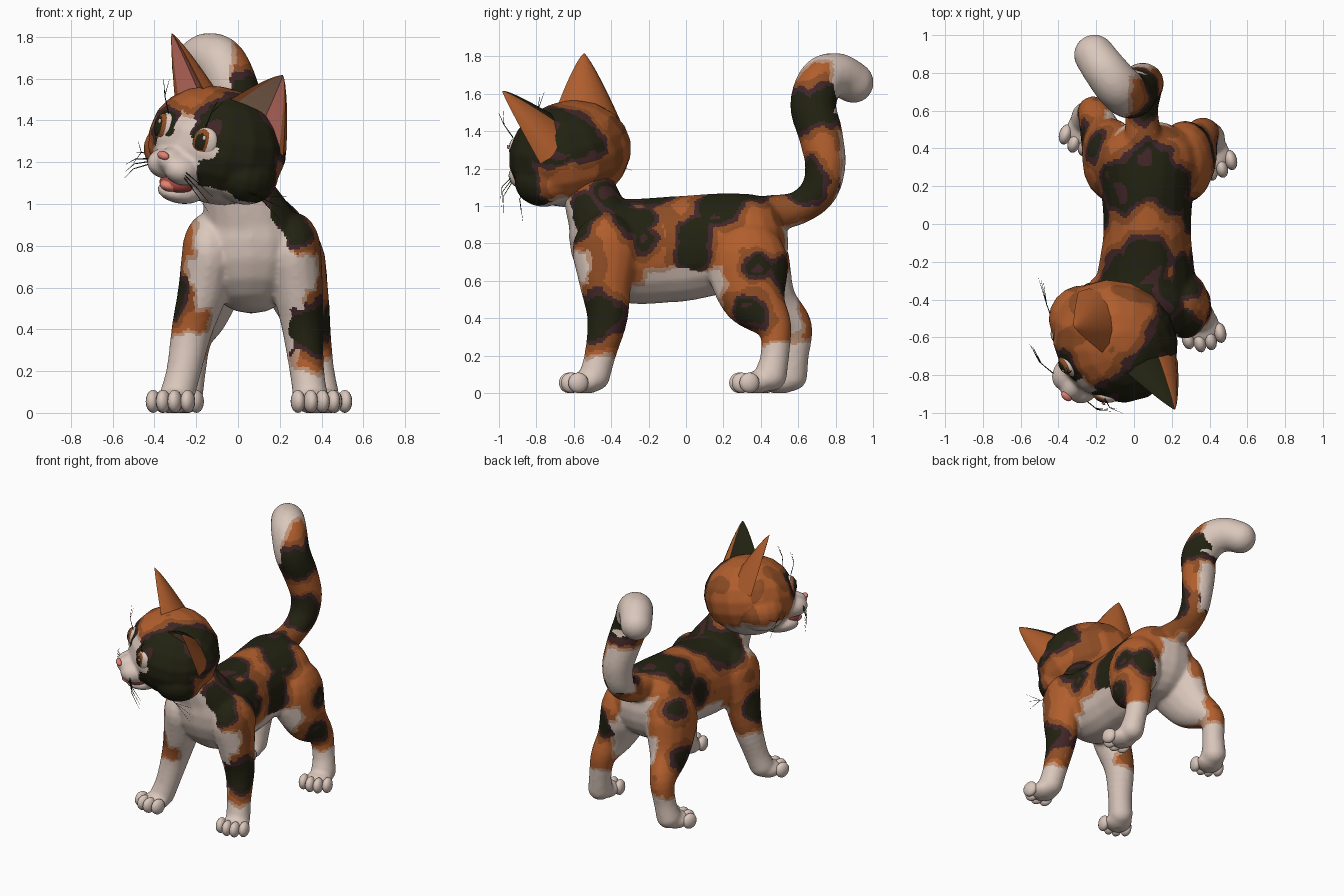
import bpy, bmesh, math
from mathutils import Vector, Matrix, noise

if "Cube" in bpy.data.objects:
    bpy.data.objects.remove(bpy.data.objects["Cube"])

# Colours
COLS = [("cream white", (.70, .57, .50)), ("tan", (.53, .30, .19)), ("orange", (.44, .112, .026)),
        ("brown", (.27, .074, .018)), ("dark purple", (.052, .019, .021)), ("near black", (.016, .016, .006)),
        ("pink", (.75, .22, .17)), ("mouth red", (.36, .06, .05))]
WHITE, TAN, ORANGE, BROWN, PURPLE, DARK, PINK, RED = range(8)
MATS = []
for n, c in COLS:
    m = bpy.data.materials.new(n)
    m.diffuse_color = (*c, 1)
    m.use_nodes = True
    m.node_tree.nodes["Principled BSDF"].inputs["Base Color"].default_value = m.diffuse_color
    MATS.append(m)

# Unit sphere, built once and reused by every blob
_s = bmesh.new()
bmesh.ops.create_uvsphere(_s, u_segments=16, v_segments=10, radius=1)
_s.verts.index_update()
BALL = [v.co.copy() for v in _s.verts]
BALL_FACES = [[v.index for v in f.verts] for f in _s.faces]
_s.free()


def make(name, bm, world=Matrix()):
    me = bpy.data.meshes.new(name)
    bm.to_mesh(me)
    bm.free()
    for m in MATS:
        me.materials.append(m)
    ob = bpy.data.objects.new(name, me)
    ob.matrix_world = world
    bpy.context.collection.objects.link(ob)
    return ob


def blob(bm, loc, rad, rot=0, col=0):
    mat = Matrix.Translation(loc) @ Matrix.Rotation(rot, 4, 'Z') @ Matrix.Diagonal((*rad, 1))
    vs = [bm.verts.new(mat @ c) for c in BALL]
    for idx in BALL_FACES:
        f = bm.faces.new([vs[i] for i in idx])
        f.material_index = col
        f.smooth = True


def limb(bm, pts, steps=5):
    """Chain of ellipsoids along a smooth path; points are x, y, z, then 1 or 3 radii."""
    P = [tuple(p) if len(p) == 6 else (*p, p[3], p[3]) for p in pts]
    P = [P[0]] + P + [P[-1]]
    for a, b, c, d in zip(P, P[1:], P[2:], P[3:]):
        for k in range(steps):
            t = k / steps
            q = [.5 * (2 * B + (C - A) * t + (2 * A - 5 * B + 4 * C - D) * t * t + (3 * B - A - 3 * C + D) * t ** 3)
                 for A, B, C, D in zip(a, b, c, d)]
            blob(bm, q[:3], q[3:])
    blob(bm, P[-1][:3], P[-1][3:])


toes = bmesh.new()


def paw(bm, x, y, turn):
    R = Matrix.Rotation(turn, 3, 'Z')
    blob(bm, (x, y, .055), (.095, .1, .06), turn)
    for i in (-1.5, -.5, .5, 1.5):
        o = R @ Vector((i * .057, -.085 + .014 * i * i, 0))
        blob(toes, (x + o.x, y + o.y, .055), (.034, .055, .055), turn)


def fuse(ob, voxel, smooth):
    """Melt overlapping pieces into one smooth skin."""
    r = ob.modifiers.new("fuse", 'REMESH')
    r.mode, r.voxel_size = 'VOXEL', voxel
    s = ob.modifiers.new("soften", 'SMOOTH')
    s.factor, s.iterations = .5, smooth
    bpy.context.view_layer.update()
    me = bpy.data.meshes.new_from_object(ob.evaluated_get(bpy.context.evaluated_depsgraph_get()))
    ob.modifiers.clear()
    ob.data = me
    me.materials.clear()
    for m in MATS:
        me.materials.append(m)


def paint(me, white, dark):
    """Calico coat: white areas with tan rims, dark patches with purple and brown rims."""
    cols = []
    for f in me.polygons:
        p = f.center
        n = .035 * noise.noise(p * 8) + .015 * noise.noise(p * 19)
        w, d = white(p) + n, dark(p) - 1.2 * n
        if w < 0:
            c = WHITE
        elif d < 0:
            c = PURPLE if d < -.03 and noise.noise(p * 6 + Vector((5, 2, 9))) > .36 else DARK
        elif d < .027:
            c = PURPLE
        elif w < .02:
            c = TAN
        else:
            c = BROWN if d < .06 or noise.noise(p * 5) > .33 else ORANGE
        cols.append(c)
    me.polygons.foreach_set("material_index", cols)
    me.polygons.foreach_set("use_smooth", [True] * len(cols))
    me.update()


# Body: torso, tail, legs and paws
bm = bmesh.new()
limb(bm, [(-.03, -.53, 1.12, .15, .14, .14), (.05, -.46, .92, .22, .17, .17), (.06, -.37, .77, .27, .21, .27),
          (.07, -.05, .77, .235, .15, .285), (.07, .2, .80, .25, .18, .27), (.07, .34, .8, .28, .21, .265)], 11)
limb(bm, [(.05, .45, .96, .1), (.04, .6, .99, .09), (.05, .71, 1.08, .1), (.05, .745, 1.22, .11),
          (.02, .72, 1.38, .12), (-.02, .68, 1.54, .125), (-.08, .725, 1.67, .125),
          (-.15, .81, 1.7, .118), (-.21, .895, 1.66, .11)])
for xs, px, turn in (((.27, .29, .31, .33, .345), .36, .2), ((-.14, -.17, -.22, -.26, -.29), -.31, -.25)):
    prof = ((-.43, .76, .13, .18, .2), (-.43, .58, .12, .14, .12), (-.42, .4, .1, .11, .1),
            (-.46, .2, .085, .085, .08), (-.49, .09, .085, .085, .08))
    limb(bm, [(x, *p) for x, p in zip(xs, prof)])
    paw(bm, px, -.54, turn)
for xs, ys, px, py, turn in (((.27, .32, .36, .385, .4), (.33, .36, .47, .475, .45), .415, .37, .25),
                             ((-.12, -.16, -.21, -.23, -.25), (.34, .42, .58, .58, .56), -.265, .5, -.3)):
    prof = ((.68, .155, .22, .24), (.5, .12, .17, .15), (.36, .088, .095, .09), (.2, .078, .078, .08), (.09, .085, .09, .08))
    limb(bm, [(x, y, *p) for x, y, p in zip(xs, ys, prof)])
    paw(bm, px, py, turn)
body = make("body", bm)
fuse(body, .0125, 9)
for v in body.data.vertices:
    v.co.z = max(v.co.z, 0)
make("toes", toes)

PATCHES = [(Vector(p[:3]), p[3]) for p in (
    # neck and shoulders
    (.24, -.57, .98, .1), (.27, -.56, .88, .07), (.18, -.38, 1.06, .11), (.27, -.29, .92, .1), (.3, -.22, .83, .05),
    (-.12, -.3, 1.0, .13), (.07, -.22, 1.06, .13),
    # saddle and hips
    (.31, .02, .73, .07), (.3, .05, .87, .08), (.22, .18, 1.0, .12), (.07, .27, 1.07, .15), (-.1, .2, 1.02, .13),
    (-.2, .05, .82, .09), (-.22, .42, .85, .07),
    # thighs and front legs
    (.42, .37, .67, .06), (.44, .35, .43, .08), (.34, .54, .62, .08), (-.28, .42, .48, .09),
    (.34, -.47, .4, .12), (-.3, -.43, .57, .1),
    # tail bands
    (.07, .66, 1.12, .11), (.02, .78, 1.12, .07), (.04, .64, 1.5, .11), (.02, .73, 1.53, .12))]


def body_dark(p):
    return min((p - q).length - r for q, r in PATCHES)


def body_white(p):
    x, y, z = p
    s = abs(x - .06)
    sock = .37 if x < 0 and y < 0 else .19 if y < 0 else .26
    return min(z - sock,
               max(z - .66, abs(y + .02) - .2),
               max(s - .19, z - .64),
               max(s - .25, abs(z - .6) - .1, y + .44),
               max(-.2 - x, x - .3 + .57 * (z - .7), y + .46, .6 - z),
               max(y + .54, abs(z - .68) - .06),
               max(s - .12, .38 - y, z - .88),
               max(abs(z - 1.22) - .17, x - y + .74),
               max(1.5 - z, min(.79 - y, x + .03)))


paint(body.data, body_white, body_dark)

# Head frame: turned and tilted
L = Vector((.74, -.61, -.28)).normalized()
B = Vector((.635, .77, 0)).normalized()
U = L.cross(B)
H = Matrix.Translation((-.1, -.62, 1.275)) @ Matrix((L, B, U)).transposed().to_4x4()

bm = bmesh.new()
blob(bm, (0, 0, .005), (.355, .315, .28))
for s in (-1, 1):
    blob(bm, (s * .22, -.02, -.08), (.155, .17, .14))
    blob(bm, (s * .055, -.28, -.1), (.085, .11, .075))
blob(bm, (0, -.27, -.07), (.075, .135, .07))
blob(bm, (0, -.2, -.225), (.1, .13, .055))
head = make("head", bm, H)
fuse(head, .0115, 6)


def head_dark(p):
    x, y, z = p
    return min(max(.06 - x, min(y - .03, .05 - z)), (p - Vector((-.13, -.26, .06))).length - .085)


def head_white(p):
    x, y, z = p
    return min((p - Vector((0, -.34, -.09))).length - .165,
               max(abs(x) - .05 - max(0, -z) * .3, y + .12, z - .15),
               (p - Vector((.15, -.28, .04))).length - .07,
               max(z + .17, y - .12), z + .19)


paint(head.data, head_white, head_dark)

# Ears: curved shells with a hollow front turned outward
for s, name in ((1, "left_ear"), (-1, "right_ear")):
    bm = bmesh.new()
    A, Bo, T = Vector((.1, -.09, .27)), Vector((.35, .06, .1)), Vector((.36, -.08, .46))
    M, u, v = (A + Bo) / 2, (Bo - A) / 2, Vector((-.03, .12, .03))
    rings = []
    for t in (-.15, 0, .15, .3, .45, .6, .75, .88, .96, .995):
        k, c = (1 - t) ** .8, M.lerp(T, t)
        arc = [(-math.cos(a * math.pi / 7), math.sin(a * math.pi / 7)) for a in range(8)]
        arc += [(.82, .06), (0, .5), (-.82, .06)]
        ring = [c + u * a * k + v * b * k for a, b in arc]
        rings.append([bm.verts.new((s * q.x, q.y, q.z)) for q in ring])
    for a, b in zip(rings, rings[1:]):
        for j in range(11):
            f = bm.faces.new((a[j], a[(j + 1) % 11], b[(j + 1) % 11], b[j]))
            f.smooth = j < 7
            f.material_index = (PINK if j == 8 else (TAN if s > 0 else PINK) if j == 9 else
                                DARK if s > 0 and j < 3 else ORANGE)
    bm.faces.new(rings[-1]).material_index = ORANGE
    bmesh.ops.recalc_face_normals(bm, faces=bm.faces)
    make(name, bm, H)

# Eyes: white, iris, pupil and glint
for s, name in ((1, "left_eye"), (-1, "right_eye")):
    bm = bmesh.new()
    c, n = Vector((s * .128, -.256, .055)), Vector((s * .36, -.92, .14))
    for off, rad, col in ((0, (.066, .036, .075), WHITE), (.013, (.054, .029, .066), BROWN), (.018, (.044, .027, .057), DARK)):
        blob(bm, c + n * off - Vector((off * .6, 0, 0)), rad, s * .36, col)
    blob(bm, c + n * .042 + Vector((.002, 0, .024)), (.01, .006, .012), s * .36, WHITE)
    make(name, bm, H)

# Nose and open mouth with tongue
bm = bmesh.new()
blob(bm, (0, -.39, -.045), (.034, .02, .02), 0, PINK)
make("nose", bm, H)
bm = bmesh.new()
blob(bm, (.01, -.25, -.182), (.08, .095, .048), 0, RED)
blob(bm, (.01, -.27, -.19), (.055, .09, .035), 0, PINK)
make("mouth", bm, H)

# Whiskers on cheeks and brows
cu = bpy.data.curves.new("whiskers", 'CURVE')
cu.dimensions, cu.bevel_depth, cu.bevel_resolution = '3D', .003, 0
cu.materials.append(MATS[DARK])
for s in (-1, 1):
    hairs = [((.1, -.34, -.09 - .012 * i), (.2, -.34, -.12 - .025 * i), (.28, -.3, -.17 - .04 * i)) for i in range(3)]
    hairs += [((.28, -.14, -.12), (.38, -.08, -.14), (.48, 0, -.11 - .06 * i)) for i in range(3)]
    hairs += [((.12, -.27, .13), (.15, -.29, .21), (.16 + .04 * i, -.27, .29)) for i in range(2)]
    for h in hairs:
        sp = cu.splines.new('POLY')
        sp.points.add(2)
        for p, q, r in zip(sp.points, h, (1, .7, .2)):
            p.co, p.radius = (s * q[0], q[1], q[2], 1), r
wh = bpy.data.objects.new("whiskers", cu)
wh.matrix_world = H
bpy.context.collection.objects.link(wh)
